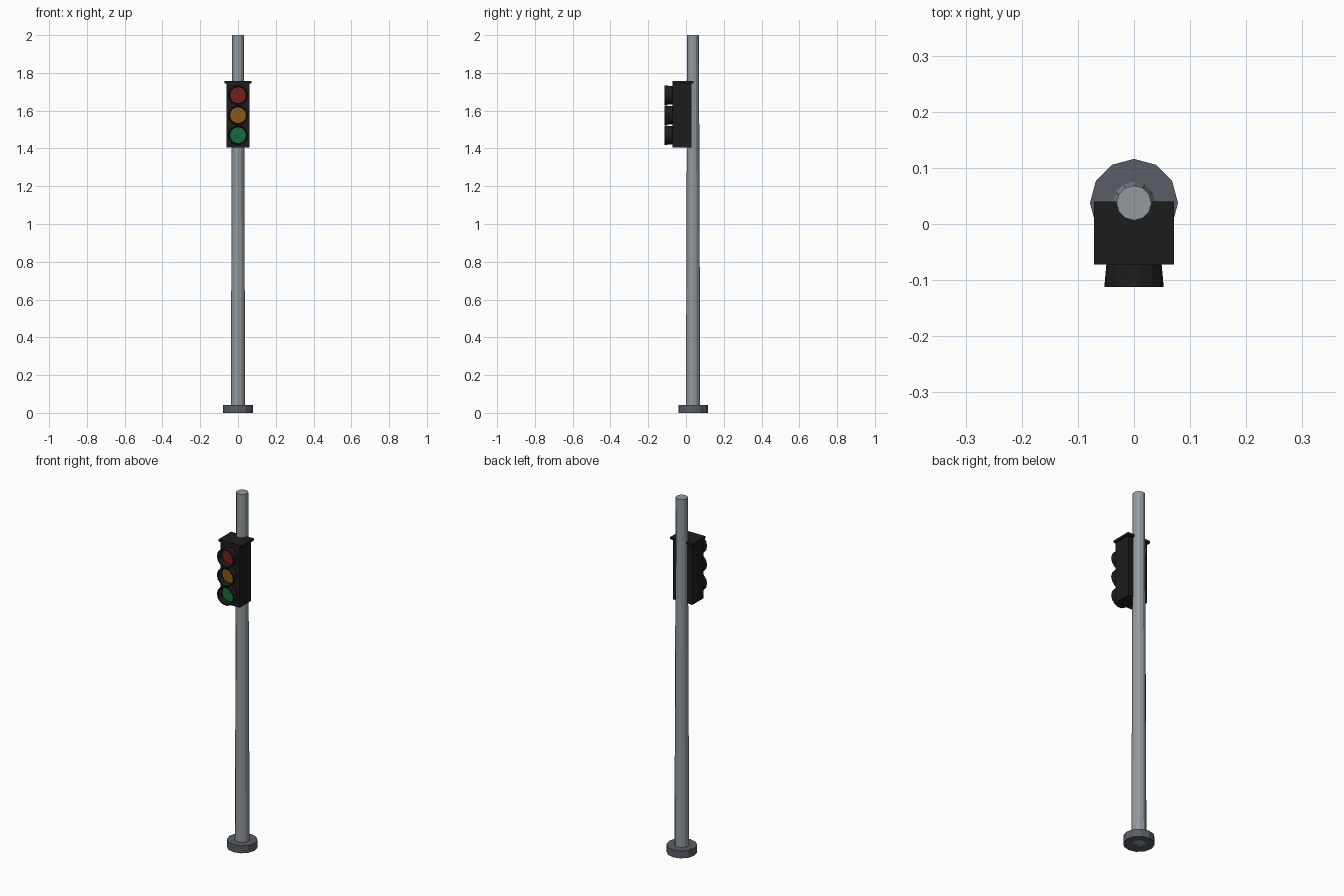
import bpy, bmesh
from math import pi
from mathutils import Matrix

if "Cube" in bpy.data.objects:
    bpy.data.objects.remove(bpy.data.objects["Cube"])


def material(name, rgb):
    m = bpy.data.materials.new(name)
    m.diffuse_color = (*rgb, 1)
    m.use_nodes = True
    m.node_tree.nodes["Principled BSDF"].inputs["Base Color"].default_value = m.diffuse_color
    return m


steel = material("steel", (0.29, 0.32, 0.34))
dark_steel = material("dark_steel", (0.10, 0.11, 0.13))
black = material("black", (0.012, 0.012, 0.012))


def add(name, bm, mat, matrix=Matrix()):
    bmesh.ops.recalc_face_normals(bm, faces=bm.faces)
    me = bpy.data.meshes.new(name)
    bm.to_mesh(me)
    bm.free()
    me.materials.append(mat)
    ob = bpy.data.objects.new(name, me)
    ob.matrix_world = matrix
    bpy.context.collection.objects.link(ob)
    return ob


def lathe(name, profile, sides, mat, matrix):
    """Revolve (radius, height) points; first and last are capped."""
    bm = bmesh.new()
    rings = []
    for r, h in profile:
        ring = bmesh.ops.create_circle(bm, segments=sides, radius=r,
                                       matrix=Matrix.Translation((0, 0, h)))["verts"]
        rings.append(ring)
    for a, b in zip(rings, rings[1:]):
        for i in range(sides):
            j = (i + 1) % sides
            bm.faces.new((a[i], a[j], b[j], b[i]))
    bm.faces.new(rings[0])
    bm.faces.new(rings[-1])
    return add(name, bm, mat, matrix)


def box(name, lo, hi, mat):
    bm = bmesh.new()
    bmesh.ops.create_cube(bm, size=1)
    for v in bm.verts:
        v.co = [lo[k] + (v.co[k] + 0.5) * (hi[k] - lo[k]) for k in range(3)]
    return add(name, bm, mat)


# Tapered pole on a round foot
post = Matrix.Translation((0, 0.0375, 0))
lathe("pole", [(0.038, 0), (0.031, 2)], 12, steel, post)
lathe("base", [(0.0785, 0), (0.0785, 0.042)], 12, dark_steel, post)

# Signal housing and its overhanging lid
box("housing", (-0.06, -0.071, 1.405), (0.06, 0.029, 1.745), black)
box("lid", (-0.071, -0.0725, 1.745), (0.071, 0.04, 1.757), black)

# Flared round visors with recessed coloured lenses
lights = [("red", 1.682, (0.19, 0.012, 0.014)),
          ("amber", 1.576, (0.25, 0.10, 0.008)),
          ("green", 1.470, (0.008, 0.15, 0.04))]
for name, z, rgb in lights:
    face = Matrix.Translation((0, -0.071, z)) @ Matrix.Rotation(pi / 2, 4, 'X')
    lathe(name + "_visor", [(0.049, -0.002), (0.053, 0.0415), (0.047, 0.0415), (0.044, 0.004)],
          14, black, face @ Matrix.Rotation(pi / 2, 4, 'Z'))
    lathe(name + "_lens", [(0.043, 0.0), (0.043, 0.009)], 14,
          material(name + "_glass", rgb), face @ Matrix.Rotation(pi / 2, 4, 'Z'))
